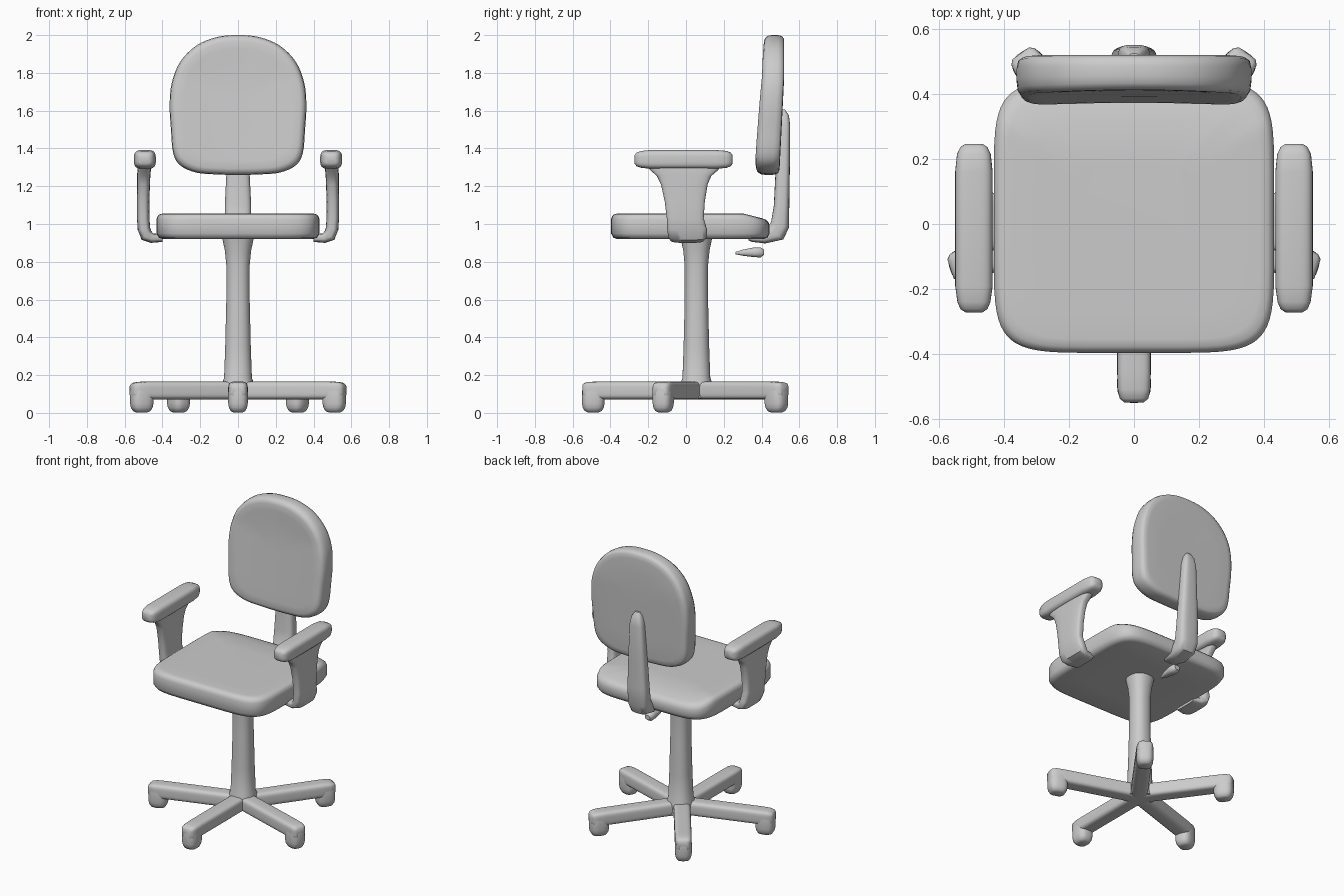
import bpy, bmesh
from math import cos, sin, pi, copysign
from mathutils import Vector as V

if "Cube" in bpy.data.objects:
    bpy.data.objects.remove(bpy.data.objects["Cube"])


def squircle(p, n=32):
    """Unit superellipse; p=2 is a circle, larger is boxier."""
    out = []
    for i in range(n):
        a = 2 * pi * (i + 0.5) / n
        c, s = cos(a), sin(a)
        out.append((copysign(abs(c) ** (2 / p), c), copysign(abs(s) ** (2 / p), s)))
    return out


def ring(c, u, v, p=4, n=32):
    """Cross-section centred on c with half-axes u and v."""
    c, u, v = V(c), V(u), V(v)
    return [c + u * a + v * b for a, b in squircle(p, n)]


def closed_curve(pts, steps=4):
    """Catmull-Rom smoothing of a closed 2D outline."""
    pts, out = [V(q) for q in pts], []
    n = len(pts)
    for i in range(n):
        a, b, c, d = (pts[(i + k) % n] for k in (-1, 0, 1, 2))
        for j in range(steps):
            t = j / steps
            out.append(0.5 * (2 * b + (c - a) * t + (2 * a - 5 * b + 4 * c - d) * t ** 2
                              + (3 * b - a - 3 * c + d) * t ** 3))
    return out


def loft(name, rings, angle=50):
    """Skin a list of rings and cap both ends."""
    bm = bmesh.new()
    rows = [[bm.verts.new(q) for q in r] for r in rings]
    n = len(rows[0])
    for r0, r1 in zip(rows, rows[1:]):
        for i in range(n):
            j = (i + 1) % n
            bm.faces.new((r0[i], r0[j], r1[j], r1[i]))
    bm.faces.new(rows[0])
    bm.faces.new(rows[-1])
    bmesh.ops.recalc_face_normals(bm, faces=bm.faces)
    me = bpy.data.meshes.new(name)
    bm.to_mesh(me)
    bm.free()
    ob = bpy.data.objects.new(name, me)
    bpy.context.collection.objects.link(ob)
    bpy.ops.object.select_all(action='DESELECT')
    ob.select_set(True)
    bpy.context.view_layer.objects.active = ob
    bpy.ops.object.shade_smooth_by_angle(angle=angle * pi / 180)
    return ob


# Seat cushion, top drooping slightly at the back
seat = []
for s, z in ((.5, .92), (.92, .92), (.97, .927), (1, .95), (1, 1.025), (.985, 1.043),
             (.955, 1.053), (.9, 1.056), (.7, 1.056), (.4, 1.056)):
    r = ring((0, .023, z), (.432 * s, 0, 0), (0, .42 * s, 0), 6, 64)
    for q in r:
        if z > 1:
            q.z -= .25 * max(0, q.y - .3)
    seat.append(r)
loft("seat", seat)

# Backrest cushion: arched outline, leaning and slightly dished
half = [(.1, 1.262), (.22, 1.272), (.305, 1.31), (.343, 1.375), (.355, 1.5), (.362, 1.63),
        (.35, 1.75), (.305, 1.86), (.22, 1.945), (.11, 1.99)]
outline = closed_curve(half + [(0, 2.0)] + [(-x, z) for x, z in reversed(half)] + [(0, 1.26)])
back = []
for s, d in ((.3, -1), (.6, -1), (.8, -1), (.91, -.98), (.96, -.87), (.99, -.6), (1, -.2),
             (1, .4), (.985, .8), (.95, .96), (.88, 1), (.6, 1), (.3, 1)):
    r = []
    for x, z in outline:
        x, z = x * s, 1.63 + (z - 1.63) * s
        t = min(1, max(0, (z - 1.28) / .5))
        y = .433 + .033 * t + d * (.062 - .008 * t)
        if d < 0:
            y -= .015 * (x / .36) ** 2 * -d
        r.append(V((x, y, z)))
    back.append(r)
loft("backrest", back)

# Back support bar: (front y, z), (rear y, z), half width
bar = []
for fy, fz, ry, rz, w in ((.50, 1.605, .525, 1.605, .015), (.485, 1.58, .545, 1.575, .035),
                          (.48, 1.52, .552, 1.52, .048), (.475, 1.3, .55, 1.3, .06),
                          (.465, 1.1, .547, 1.1, .07), (.45, 1.01, .545, .98, .07),
                          (.43, .98, .515, .918, .068), (.39, .965, .42, .897, .062),
                          (.35, .95, .35, .905, .05), (.33, .94, .33, .915, .035)):
    bar.append(ring((0, (fy + ry) / 2, (fz + rz) / 2), (w, 0, 0),
                    (0, (ry - fy) / 2, (rz - fz) / 2), 3.2))
loft("back_support", bar)

# Centre column
loft("column", [ring((0, .055, z), (r, 0, 0), (0, r, 0), 2.3) for z, r in
                ((.08, .085), (.155, .085), (.185, .074), (.35, .068), (.6, .062),
                 (.78, .062), (.86, .07), (.93, .085))])

# Tilt lever under the seat
loft("lever", [ring((0, y, z), (w, 0, 0), (0, 0, h), 2.5, 16) for y, z, w, h in
               ((.262, .846, .008, .006), (.3, .848, .02, .016), (.36, .85, .03, .026),
                (.395, .85, .03, .027), (.412, .85, .018, .015))])

# Armrests on both sides
for side, s in (("right", 1), ("left", -1)):
    pad = []
    for y, k in ((-.272, .45), (-.262, .72), (-.24, .88), (-.19, 1), (.16, 1),
                 (.215, .9), (.237, .72), (.247, .45)):
        pad.append(ring((s * .493, y, 1.342), (s * .058 * k, 0, 0), (0, 0, .05 * k), 3.5))
    loft(side + "_arm_pad", pad)
    post = []
    for x, z, ux, uz, y0, y1 in ((.495, 1.315, .036, 0, -.215, .19), (.497, 1.285, .036, 0, -.19, .17),
                                 (.499, 1.255, .035, 0, -.155, .135), (.5, 1.21, .034, 0, -.133, .115),
                                 (.502, 1.12, .033, 0, -.113, .1), (.502, 1.03, .033, 0, -.102, .094),
                                 (.498, .975, .033, -.006, -.1, .11), (.485, .94, .025, -.024, -.095, .112),
                                 (.455, .925, .006, -.025, -.085, .1), (.40, .925, 0, -.02, -.075, .09)):
        post.append(ring((s * x, (y0 + y1) / 2, z), (s * ux, 0, uz), (0, (y1 - y0) / 2, 0), 3.5))
    loft(side + "_arm_post", post)

# Five-star base with a rounded foot on each leg
for i in range(5):
    a = -pi / 2 + i * 2 * pi / 5
    d, w, hub = V((cos(a), sin(a), 0)), V((-sin(a), cos(a), 0)), V((0, .045, 0))
    leg = [ring(hub + d * r + V((0, 0, .119)), w * .052 * k, V((0, 0, .047 * k)), 4)
           for r, k in ((0, 1), (.5, 1), (.555, .97), (.582, .85), (.594, .6))]
    loft(f"base_leg_{i + 1}", leg)
    foot = [ring(hub + d * .536 + V((0, 0, z)), d * .06 * k, w * .052 * k, 2.8)
            for z, k in ((.003, .5), (.01, .75), (.028, .93), (.05, 1), (.11, 1), (.14, .9))]
    loft(f"base_foot_{i + 1}", foot)
